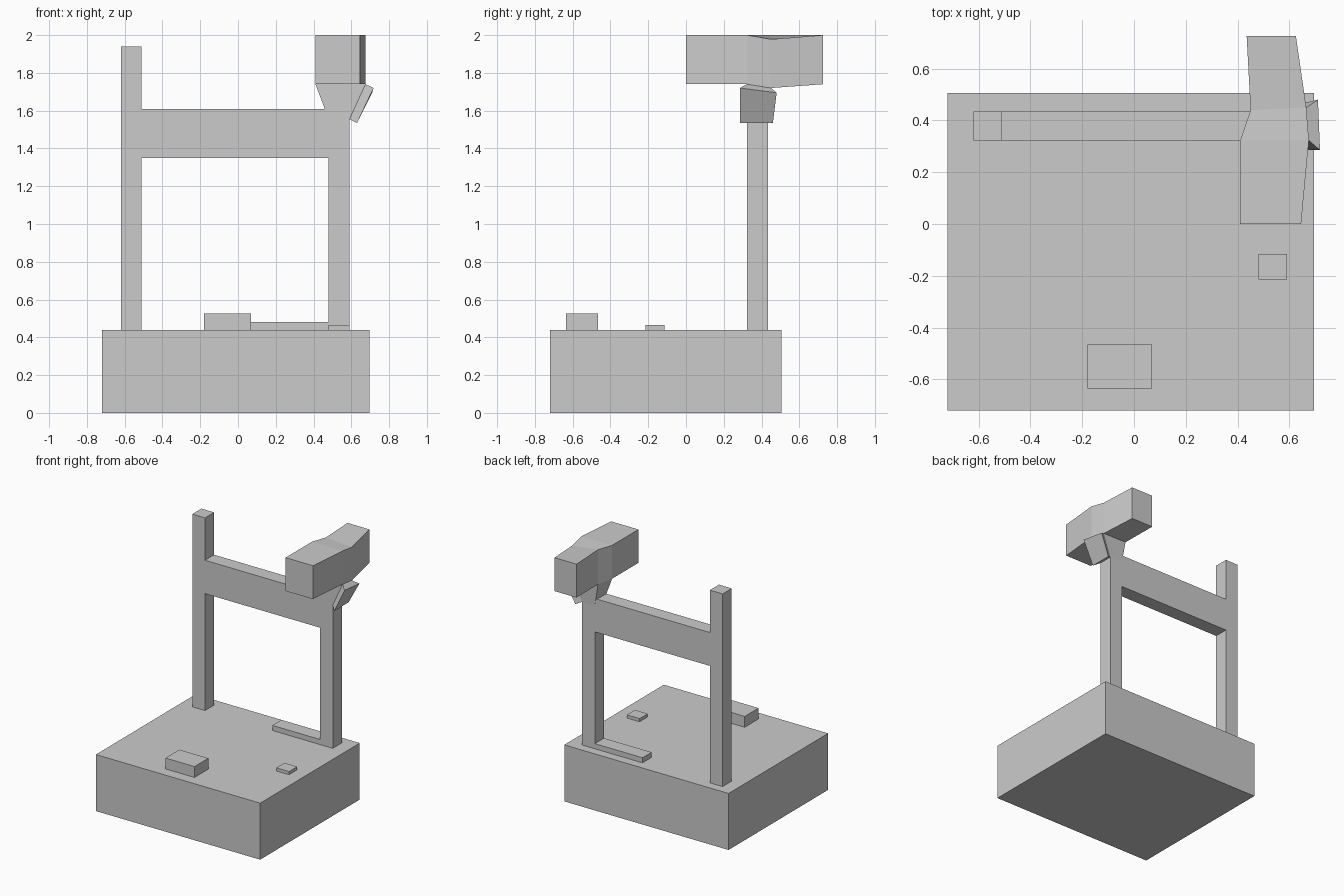
import bpy
import bmesh

cube = bpy.data.objects.get("Cube")
if cube:
    bpy.data.objects.remove(cube, do_unlink=True)

grey = bpy.data.materials.new("light_grey")
grey.use_nodes = True
grey.diffuse_color = (0.6, 0.6, 0.6, 1)
for node in grey.node_tree.nodes:
    if node.type == 'BSDF_PRINCIPLED':
        node.inputs["Base Color"].default_value = (0.6, 0.6, 0.6, 1)


def loft(name, sections):
    """Skin a row of four-cornered sections and cap both ends."""
    bm = bmesh.new()
    rings = [[bm.verts.new(p) for p in s] for s in sections]
    for a, b in zip(rings, rings[1:]):
        for i in range(4):
            j = (i + 1) % 4
            bm.faces.new((a[i], a[j], b[j], b[i]))
    bm.faces.new(rings[0][::-1])
    bm.faces.new(rings[-1])
    bmesh.ops.recalc_face_normals(bm, faces=bm.faces[:])
    mesh = bpy.data.meshes.new(name)
    bm.to_mesh(mesh)
    bm.free()
    mesh.materials.append(grey)
    obj = bpy.data.objects.new(name, mesh)
    bpy.context.scene.collection.objects.link(obj)


def box(name, x, y, z):
    loft(name, [[(x[0], y[0], h), (x[1], y[0], h), (x[1], y[1], h), (x[0], y[1], h)]
                for h in z])


# Base block and the small blocks on its top
top = 0.44
box("base", (-0.72, 0.695), (-0.72, 0.505), (0, top))
box("front_block", (-0.18, 0.07), (-0.635, -0.465), (top, 0.525))
box("small_block", (0.48, 0.59), (-0.215, -0.115), (top, 0.465))

# Frame: two posts, a crossbar and a short rail at the foot
depth = (0.323, 0.435)
box("right_post", (-0.62, -0.51), depth, (top, 1.94))
box("left_post", (0.48, 0.59), depth, (top, 1.555))
box("crossbar", (-0.51, 0.48), depth, (1.35, 1.61))
box("foot_rail", (0.07, 0.48), depth, (top, 0.48))

# Neck flaring from the left post to the head
neck_low = [(0.48, 0.323, 1.555), (0.59, 0.323, 1.555),
            (0.59, 0.435, 1.555), (0.48, 0.435, 1.555)]
neck_high = [(0.41, 0.323, 1.74), (0.675, 0.323, 1.74),
             (0.665, 0.45, 1.72), (0.45, 0.44, 1.73)]
loft("neck", [neck_low, neck_high])

# Slanted plate on the outer side of the neck
inner = [neck_low[1], neck_low[2], neck_high[2], neck_high[1]]
outer = [(0.63, 0.285, 1.535), (0.63, 0.46, 1.535),
         (0.71, 0.48, 1.695), (0.718, 0.285, 1.72)]
loft("neck_flange", [inner, outer])

# Bent head: right x, left x, y, then bottom and top heights of its left edge
head = []
for x0, x1, y0, y1, low, high in [
        (0.41, 0.645, 0, 0, 1.74, 2.0),
        (0.41, 0.675, 0.323, 0.323, 1.74, 2.0),
        (0.45, 0.665, 0.44, 0.45, 1.72, 1.978),
        (0.435, 0.625, 0.725, 0.725, 1.74, 2.0)]:
    head.append([(x0, y0, (low + 1.74) / 2), (x1, y1, low), (x1, y1, high), (x0, y0, 2.0)])
loft("head", head)
